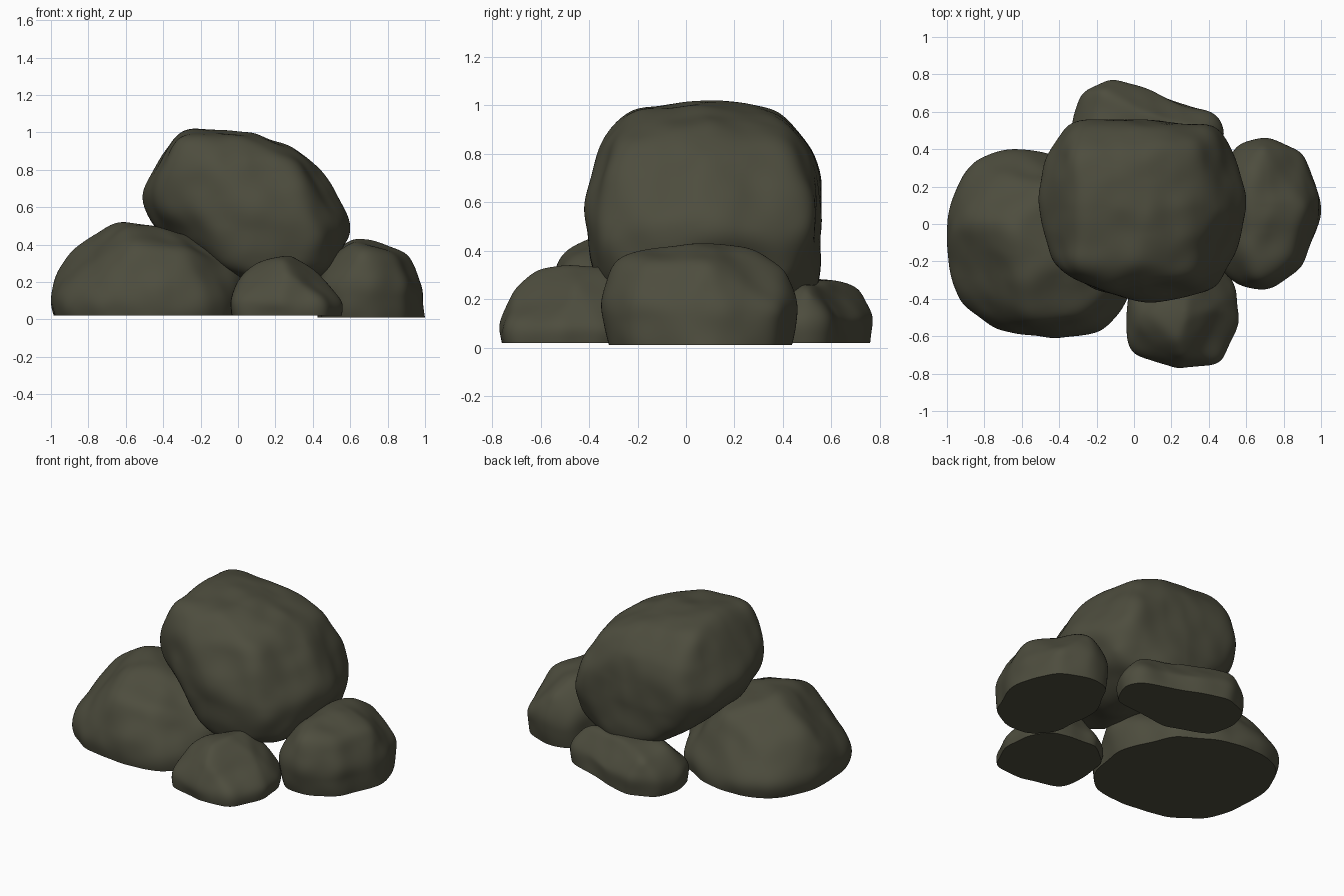
import bpy
import bmesh
from mathutils import Vector, noise
from mathutils.bvhtree import BVHTree

default_cube = bpy.data.objects.get("Cube")
if default_cube:
    bpy.data.objects.remove(default_cube, do_unlink=True)

# One mossy stone colour for every rock
stone = bpy.data.materials.new("dark olive stone")
stone.use_nodes = True
colour = (0.075, 0.074, 0.048, 1)
stone.diffuse_color = colour
shader = stone.node_tree.nodes["Principled BSDF"]
shader.inputs["Base Color"].default_value = colour
shader.inputs["Roughness"].default_value = 0.9


def bounds(points):
    low = Vector([min(p[i] for p in points) for i in range(3)])
    high = Vector([max(p[i] for p in points) for i in range(3)])
    return low, high


def hull_tree(points):
    """Wrap the control points in a convex shell that rays can be cast at."""
    shell = bmesh.new()
    for point in points:
        shell.verts.new(point)
    bmesh.ops.convex_hull(shell, input=shell.verts[:])
    tree = BVHTree.FromBMesh(shell)
    shell.free()
    return tree


def roughen(bm, seed, amount):
    """Add broad weathered dents and a little finer lumpiness."""
    bm.normal_update()
    offset = Vector((seed * 7.3, seed * 3.1, seed * 5.7))
    moves = []
    for vert in bm.verts:
        broad = noise.noise(vert.co * 3 + offset)
        fine = noise.noise(vert.co * 7 + offset)
        moves.append(vert.normal * amount * (broad + 0.4 * fine))
    for vert, move in zip(bm.verts, moves):
        vert.co += move


def rock(name, points, low, high, seed, flat_base):
    """Soften a hull into a boulder with the given extents (centimetres)."""
    points = [Vector(p) / 100 for p in points]
    low, high = Vector(low) / 100, Vector(high) / 100
    tree = hull_tree(points)
    corner_a, corner_b = bounds(points)
    centre = (corner_a + corner_b) / 2

    bm = bmesh.new()
    bmesh.ops.create_icosphere(bm, subdivisions=6, radius=1)
    for vert in bm.verts:
        hit = tree.ray_cast(centre, vert.co.normalized())[0]
        vert.co = hit if hit else centre
    for step in range(26):
        bmesh.ops.smooth_vert(bm, verts=bm.verts[:], factor=0.5,
                              use_axis_x=True, use_axis_y=True, use_axis_z=True)
    roughen(bm, seed, 0.024)

    # Slice the resting face flat
    if flat_base:
        bmesh.ops.bisect_plane(bm, geom=bm.verts[:] + bm.edges[:] + bm.faces[:],
                               plane_co=(0, 0, low.z), plane_no=(0, 0, 1),
                               clear_inner=True)
        rim = [e for e in bm.edges if e.is_boundary]
        bmesh.ops.holes_fill(bm, edges=rim, sides=0)

    now_low, now_high = bounds([v.co for v in bm.verts])
    for vert in bm.verts:
        for i in range(3):
            t = (vert.co[i] - now_low[i]) / (now_high[i] - now_low[i])
            vert.co[i] = low[i] + t * (high[i] - low[i])
    bmesh.ops.recalc_face_normals(bm, faces=bm.faces[:])

    mesh = bpy.data.meshes.new(name)
    bm.to_mesh(mesh)
    bm.free()
    mesh.materials.append(stone)
    obj = bpy.data.objects.new(name, mesh)
    bpy.context.collection.objects.link(obj)
    bpy.ops.object.select_all(action="DESELECT")
    obj.select_set(True)
    bpy.context.view_layer.objects.active = obj
    bpy.ops.object.shade_smooth_by_angle(angle=0.9)


def ground_rock(name, outline, girth, crown, low, high, seed):
    """A rock with a plan outline at girth height and a crown of upper points."""
    mid_x = (low[0] + high[0]) / 2
    mid_y = (low[1] + high[1]) / 2
    belly = [(x, y, girth) for x, y in outline]
    buried = [(mid_x + (x - mid_x) * 0.85, mid_y + (y - mid_y) * 0.85, -15)
              for x, y in outline]
    rock(name, belly + buried + crown, low, high, seed, True)


# Wide rock under the right side of the boulder
ground_rock("wide_rock",
            [(-100, 5), (-99, -20), (-93, -44), (-72, -58), (-45, -61), (-15, -60),
             (-3, -42), (2, -14), (-12, 23), (-40, 36), (-63, 40), (-86, 35)], 10,
            [(-96, -5, 29), (-86, 0, 42), (-63, -2, 54), (-60, -28, 51), (-36, -25, 50),
             (-20, -8, 45), (-3, -16, 34), (-40, 18, 46), (-55, -50, 40),
             (-25, -50, 38), (-75, 27, 30), (4, -20, 26)],
            (-100, -61, 2), (3, 40, 52), 1)

# Small peaked rock at the front
ground_rock("front_rock",
            [(-4, -50), (-1, -69), (23, -78), (46, -72), (57, -52), (56, -36),
             (47, -22), (15, -17), (-2, -30)], 9,
            [(28, -52, 36), (27, -30, 35), (8, -48, 30), (42, -46, 27),
             (26, -70, 27), (0, -45, 21), (24, -62, 34)],
            (-4, -77, 2), (56, -17, 34), 2)

# Rounded rock under the left side of the boulder
ground_rock("side_rock",
            [(45, -22), (58, -34), (72, -36), (91, -24), (100, 0), (100, 16),
             (92, 39), (73, 47), (55, 43), (42, 15)], 18,
            [(62, 14, 45), (78, 12, 43), (64, -14, 43), (68, -32, 38), (93, 9, 36),
             (66, 32, 42), (70, 43, 36), (50, 25, 36), (84, -20, 35),
             (50, -12, 32), (101, 8, -10), (98, 25, 0)],
            (41, -35, 1), (100, 46, 43), 3)

# Low, long rock at the back
ground_rock("back_rock",
            [(-33, 52), (-27, 70), (-10, 77), (10, 71), (42, 58), (48, 48),
             (40, 32), (0, 26), (-28, 36)], 13,
            [(-15, 70, 27), (-20, 50, 30), (5, 60, 30), (37, 50, 28), (10, 36, 29)],
            (-33, 26, 2), (48, 77, 29), 4)

# Large tilted boulder resting on the others
rock("top_boulder",
     [(-30, -24, 99), (-28, 12, 104), (-33, 36, 99), (5, -24, 97), (5, 36, 98),
      (10, 10, 100), (32, 10, 90), (30, -30, 86), (35, 42, 84), (46, 8, 79),
      (-15, -38, 86), (-37, -26, 84), (-31, 51, 82), (5, 51, 83), (-52, 8, 66),
      (-48, 32, 60), (-42, -22, 64), (-33, 55, 64), (-20, -38, 60), (12, -44, 58),
      (44, -41, 50), (46, 53, 56), (56, 42, 45), (57, -18, 50), (62, 10, 50),
      (55, 6, 64), (48, 42, 25), (48, -26, 26), (20, 25, 13), (5, -38, 23),
      (30, -36, 23), (10, 52, 16), (-44, 5, 46), (-28, 48, 36)],
     (-51, -42, 14), (60, 56, 102), 5, False)
